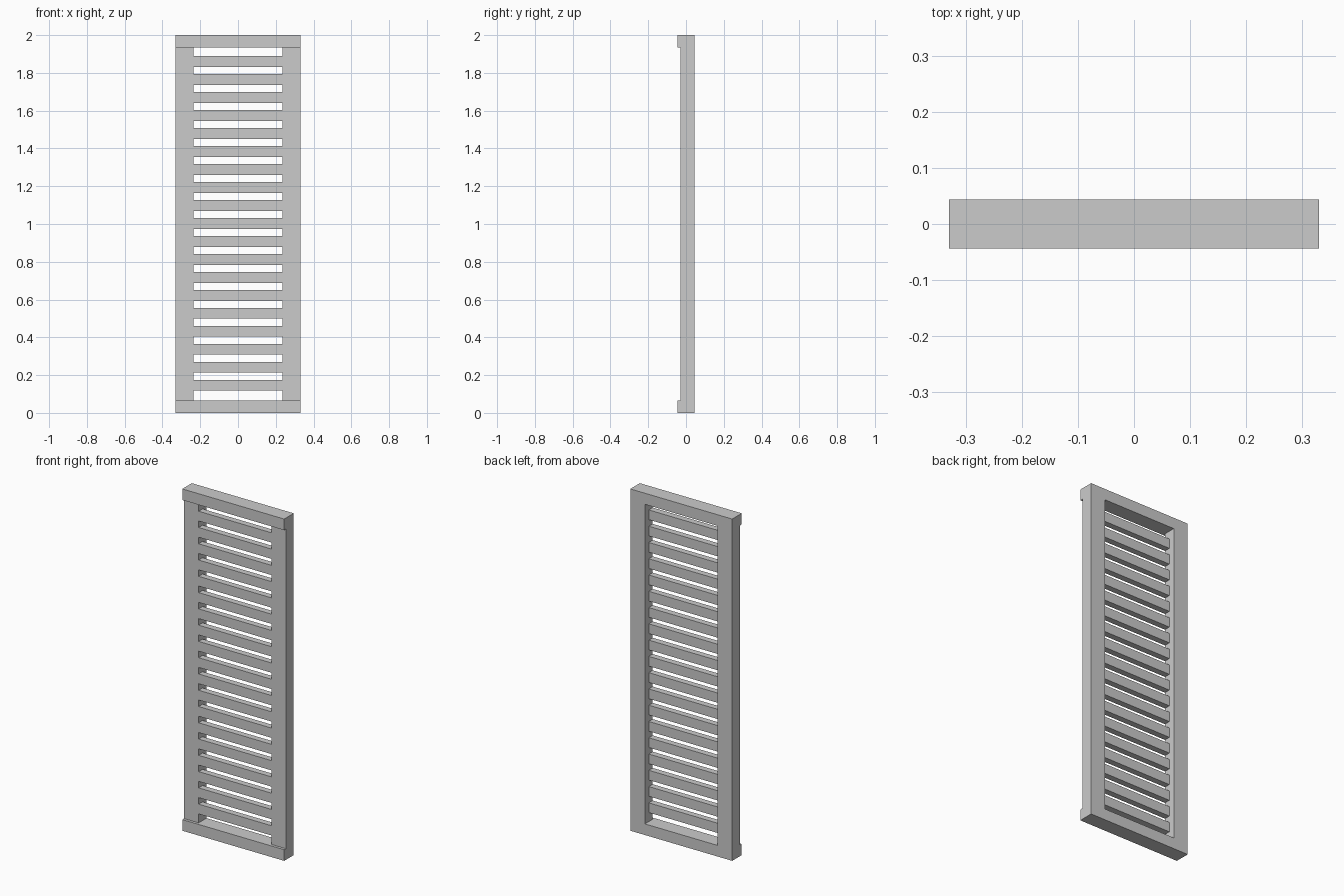
import bpy
import bmesh

if "Cube" in bpy.data.objects:
    bpy.data.objects.remove(bpy.data.objects["Cube"])

HALF_W, HEIGHT = 0.33, 2.0
OPEN_X = 0.235                 # half width of the slatted opening
RAIL_H = 0.065
BACK_Y = 0.044
STILE_FRONT_Y = -0.028


def box(name, x, y, z):
    """Box from (min, max) ranges on each axis."""
    bm = bmesh.new()
    bmesh.ops.create_cube(bm, size=1)
    for v in bm.verts:
        v.co = [r[0] if c < 0 else r[1] for c, r in zip(v.co, (x, y, z))]
    mesh = bpy.data.meshes.new(name)
    bm.to_mesh(mesh)
    bm.free()
    obj = bpy.data.objects.new(name, mesh)
    bpy.context.collection.objects.link(obj)
    return obj


# Thicker top and bottom rails, projecting at the front
for name, z0 in (("bottom_rail", 0), ("top_rail", HEIGHT - RAIL_H)):
    box(name, (-HALF_W, HALF_W), (-BACK_Y, BACK_Y), (z0, z0 + RAIL_H))

# Side stiles, flush with the rails at the back
for name, x in (("left_stile", (-HALF_W, -OPEN_X)), ("right_stile", (OPEN_X, HALF_W))):
    box(name, x, (STILE_FRONT_Y, BACK_Y), (RAIL_H, HEIGHT - RAIL_H))

# Horizontal slats, flush with the stiles at the front, recessed at the back
SLATS, SLAT_H, FIRST_Z, LAST_Z = 19, 0.057, 0.146, 1.860
slats = box("slats", (-OPEN_X, OPEN_X), (STILE_FRONT_Y, 0.008),
            (FIRST_Z - SLAT_H / 2, FIRST_Z + SLAT_H / 2))
array = slats.modifiers.new("repeat_upward", 'ARRAY')
array.count = SLATS
array.use_relative_offset = False
array.use_constant_offset = True
array.constant_offset_displace = (0, 0, (LAST_Z - FIRST_Z) / (SLATS - 1))
